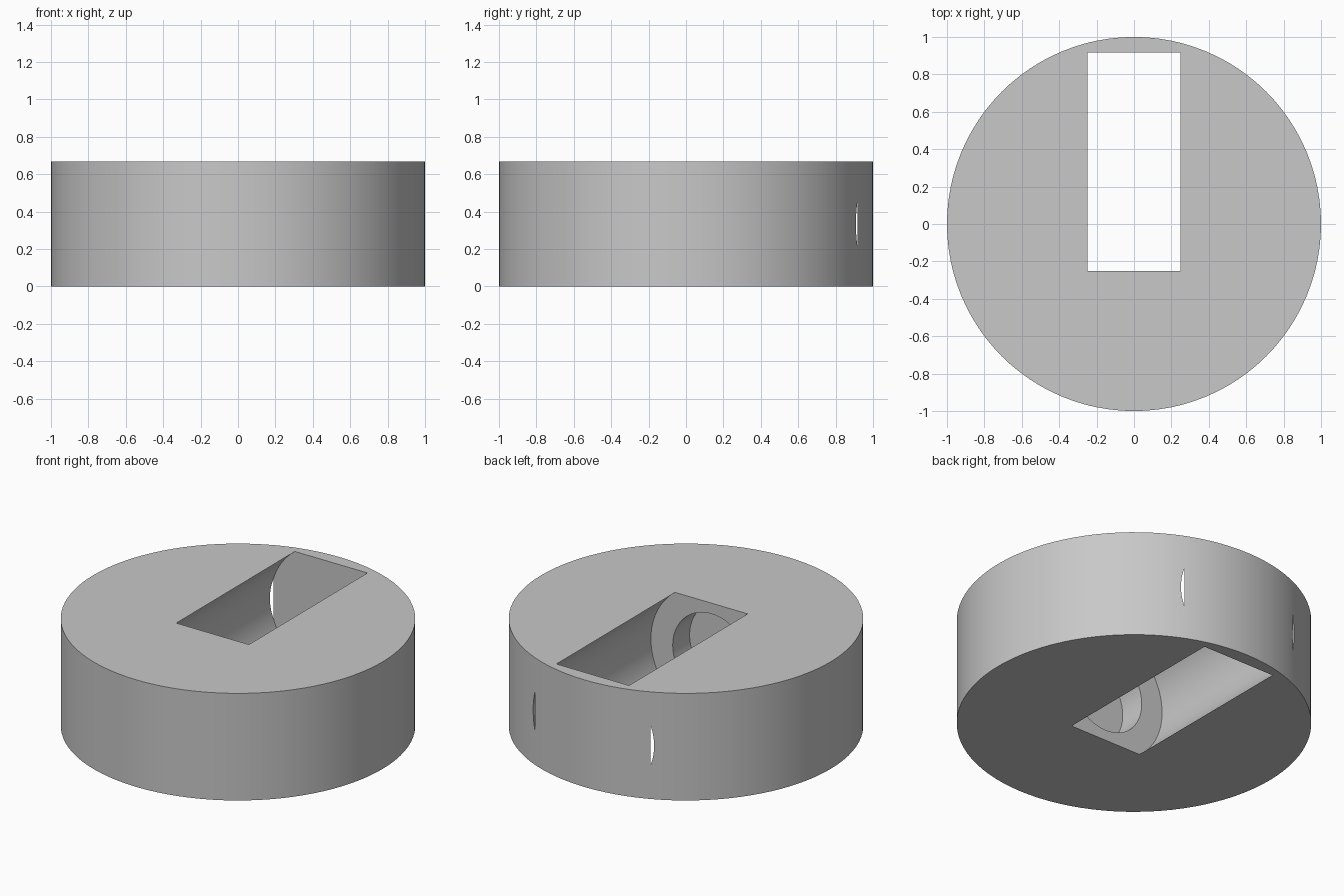
import bpy
import math

U = 1 / 12            # design unit: the disc radius is 12 units
HEIGHT = 8 * U

cube = bpy.data.objects.get("Cube")
if cube:
    bpy.data.objects.remove(cube, do_unlink=True)

# Plain grey material
grey = bpy.data.materials.new("plain grey")
grey.use_nodes = True
colour = (0.58, 0.58, 0.58, 1)
grey.diffuse_color = colour
grey.node_tree.nodes["Principled BSDF"].inputs["Base Color"].default_value = colour


def cylinder(name, radius, depth, location, rotation=(0, 0, 0)):
    bpy.ops.mesh.primitive_cylinder_add(
        vertices=96, radius=radius, depth=depth, location=location, rotation=rotation)
    obj = bpy.context.object
    obj.name = name
    obj.data.materials.append(grey)
    return obj


def bore(body, name, radius, y_front, y_back):
    """Cut a horizontal round bore along y at mid height."""
    cutter = cylinder(name, radius, y_back - y_front,
                      (0, (y_front + y_back) / 2, HEIGHT / 2), (math.pi / 2, 0, 0))
    cut = body.modifiers.new(name, 'BOOLEAN')
    cut.object = cutter
    cut.operation = 'DIFFERENCE'
    cut.solver = 'EXACT'
    bpy.context.view_layer.objects.active = body
    bpy.ops.object.modifier_apply(modifier=cut.name)
    bpy.data.objects.remove(cutter, do_unlink=True)


# Round disc body
disc = cylinder("disc_body", 1, HEIGHT, (0, 0, HEIGHT / 2))

# Wide chamber, open at top and bottom and breaking through as two back slits
bore(disc, "chamber", 5 * U, -3 * U, 11 * U)

# Narrower blind recess in the front wall of the chamber
bore(disc, "recess", 3.2 * U, -5 * U, 0)

# Smooth round walls with crisp edges
bpy.ops.object.select_all(action='DESELECT')
disc.select_set(True)
bpy.context.view_layer.objects.active = disc
bpy.ops.object.shade_smooth_by_angle(angle=math.radians(30))
